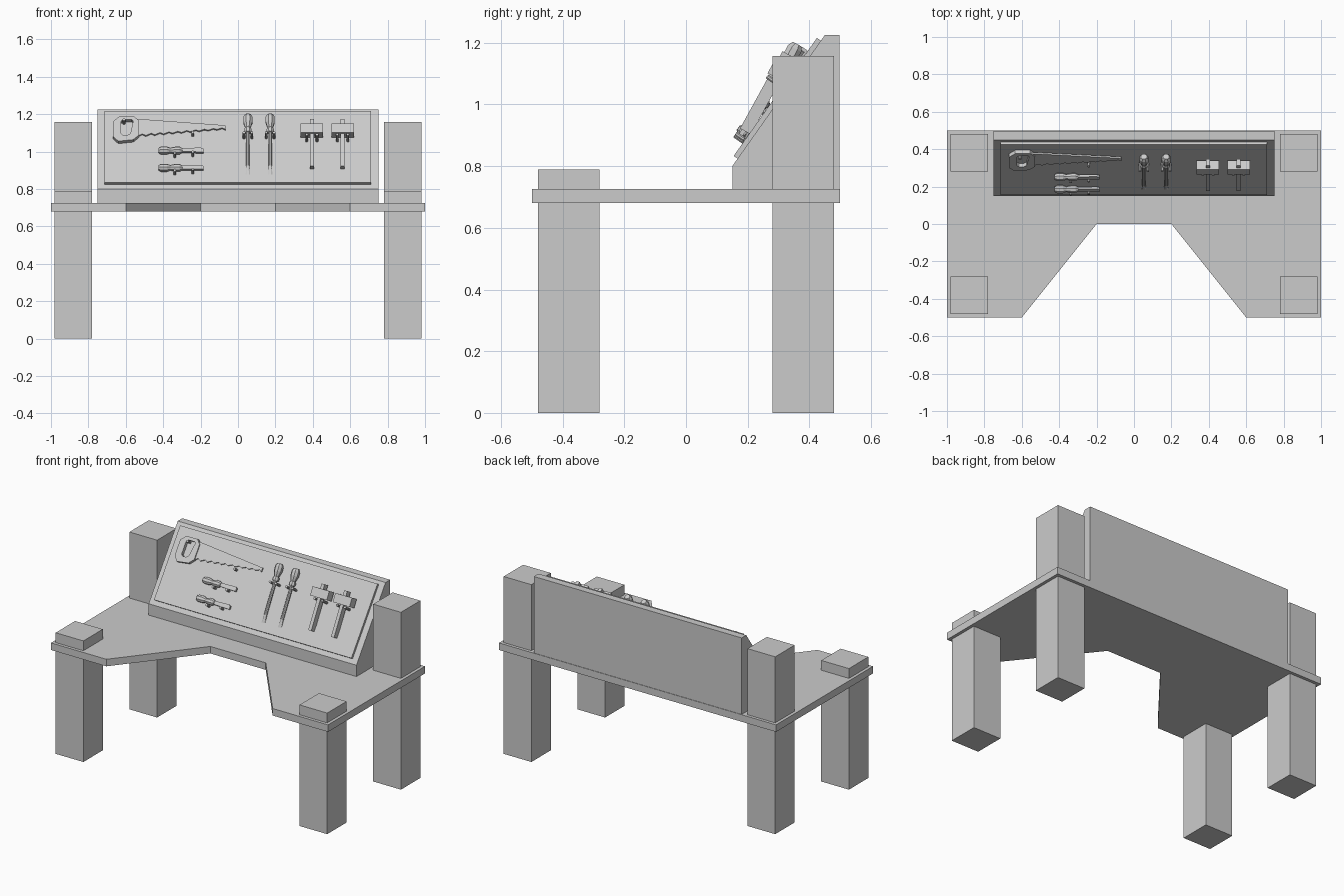
import bpy, bmesh, math
from mathutils import Matrix, Vector

if "Cube" in bpy.data.objects:
    bpy.data.objects.remove(bpy.data.objects["Cube"])


def finish(name, bm, m):
    bmesh.ops.recalc_face_normals(bm, faces=bm.faces)
    bm.transform(m)
    mesh = bpy.data.meshes.new(name)
    bm.to_mesh(mesh)
    bm.free()
    ob = bpy.data.objects.new(name, mesh)
    bpy.context.collection.objects.link(ob)
    return ob


def prism(name, pts, lo, hi, m=Matrix(), hole=None):
    """Extrude a 2D outline (optionally a ring) from local z=lo to z=hi."""
    bm = bmesh.new()
    outer = [bm.verts.new((x, y, lo)) for x, y in pts]
    if hole:
        inner = [bm.verts.new((x, y, lo)) for x, y in hole]
        n = len(pts)
        for i in range(n):
            j = (i + 1) % n
            bm.faces.new((outer[i], outer[j], inner[j], inner[i]))
    else:
        bm.faces.new(outer)
    ext = bmesh.ops.extrude_face_region(bm, geom=bm.faces[:])
    for v in ext["geom"]:
        if isinstance(v, bmesh.types.BMVert):
            v.co.z = hi
    return finish(name, bm, m)


def box(name, x0, x1, y0, y1, z0, z1, m=Matrix()):
    return prism(name, [(x0, y0), (x1, y0), (x1, y1), (x0, y1)], z0, z1, m)


def lathe(name, profile, m, n=8, flat_first=1.0):
    """Spin (radius, height) pairs round local z; optionally flatten the first ring."""
    bm = bmesh.new()
    rings = []
    for k, (r, h) in enumerate(profile):
        f = flat_first if k == 0 else 1.0
        angs = [math.tau * (i + .5) / n for i in range(n)]
        rings.append([bm.verts.new((r * math.cos(a), f * r * math.sin(a), h)) for a in angs])
    for a, b in zip(rings, rings[1:]):
        for i in range(n):
            j = (i + 1) % n
            bm.faces.new((a[i], a[j], b[j], b[i]))
    bm.faces.new(rings[0])
    bm.faces.new(rings[-1])
    return finish(name, bm, m)


def tilted(x, y, z, angle):
    """Frame with local y up the slope and local z out of the board."""
    return Matrix.Translation((x, y, z)) @ Matrix.Rotation(angle, 4, 'X')


board = tilted(0, .15, .80, math.atan2(.425, .30))
HANG = math.radians(61.2)


def peg(x, v, end, r=.008):
    lathe("peg", [(r, .01), (r, end)], board @ Matrix.Translation((x, v, 0)))


# Table top with the notched front
half = [(.2, 0), (.6, -.5), (1, -.5), (1, .5)]
prism("table_top", half + [(-x, y) for x, y in reversed(half)], .68, .726)

# Four square legs, the back pair rising past the table
for s in (-1, 1):
    x0, x1 = sorted((s * .78, s * .98))
    box("front_leg", x0, x1, -.48, -.28, 0, .79)
    box("back_leg", x0, x1, .28, .48, 0, 1.157)

# Sloping tool board: side profile (y, z) run along x
along_x = Matrix(((0, 0, 1, 0), (1, 0, 0, 0), (0, 1, 0, 0), (0, 0, 0, 1)))
prism("tool_board", [(.15, .72), (.15, .80), (.45, 1.225), (.497, 1.225), (.497, .72)],
      -.75, .75, along_x)
box("board_panel", -.715, .71, .03, .498, -.004, .0155, board)

# Mallets hanging on pairs of pegs
for x in (.395, .559):
    m = tilted(x, .3025, 1.1125, HANG)
    box("mallet_head", -.06, .06, -.028, .028, -.028, .028, m)
    box("mallet_handle", -.011, .011, -.228, .058, -.02, .02, m)
    for s in (-1, 1):
        peg(x + s * .028, .303, .076)

# Screwdrivers: flattened tip, shaft and bulbous handle
stand = Matrix.Rotation(-math.pi / 2, 4, 'X')
for x in (.053, .172):
    m = tilted(x, .185, .877, HANG) @ stand
    lathe("screwdriver_shaft", [(.013, 0), (.010, .05), (.010, .27)], m, flat_first=.15)
    lathe("screwdriver_handle", [(.016, .255), (.021, .262), (.021, .272), (.016, .285),
                                 (.026, .318), (.026, .348), (.017, .364)], m)
    for s in (-1, 1):
        peg(x + s * .021, .323, .066)

# Saw: toothed blade and ring handle
teeth = 10
edge = []
for i in range(teeth):
    t = i / teeth
    edge += [(-.54 + .475 * t, .322 + .05 * t), (-.54 + .475 * (t + .06), .338 + .044 * t)]
prism("saw_blade", edge + [(-.068, .368), (-.068, .394), (-.55, .437)], .022, .032, board)
grip = [(-.64, .285), (-.56, .295), (-.53, .325), (-.53, .42),
        (-.555, .447), (-.635, .447), (-.667, .415), (-.667, .315)]
slot = [(-.615, .325), (-.59, .325), (-.575, .335), (-.56, .42),
        (-.57, .427), (-.615, .427), (-.625, .415), (-.625, .335)]
prism("saw_handle", grip, .016, .039, board, hole=slot)
peg(-.61, .417, .052)
peg(-.242, .338, .046)

# Chisels lying sideways on pegs
for v in (.226, .113):
    m = board @ Matrix.Translation((0, v, .036))
    lathe("chisel_handle", [(.014, -.425), (.022, -.412), (.022, -.38), (.015, -.362),
                            (.021, -.335), (.021, -.312), (.013, -.298)],
          m @ Matrix.Rotation(math.pi / 2, 4, 'Y'))
    prism("chisel_blade", [(-.31, -.011), (-.185, -.014), (-.185, .008), (-.2, .014), (-.31, .011)],
          -.007, .007, m)
    peg(-.338, v - .027, .052)
    peg(-.242, v - .02, .052)
